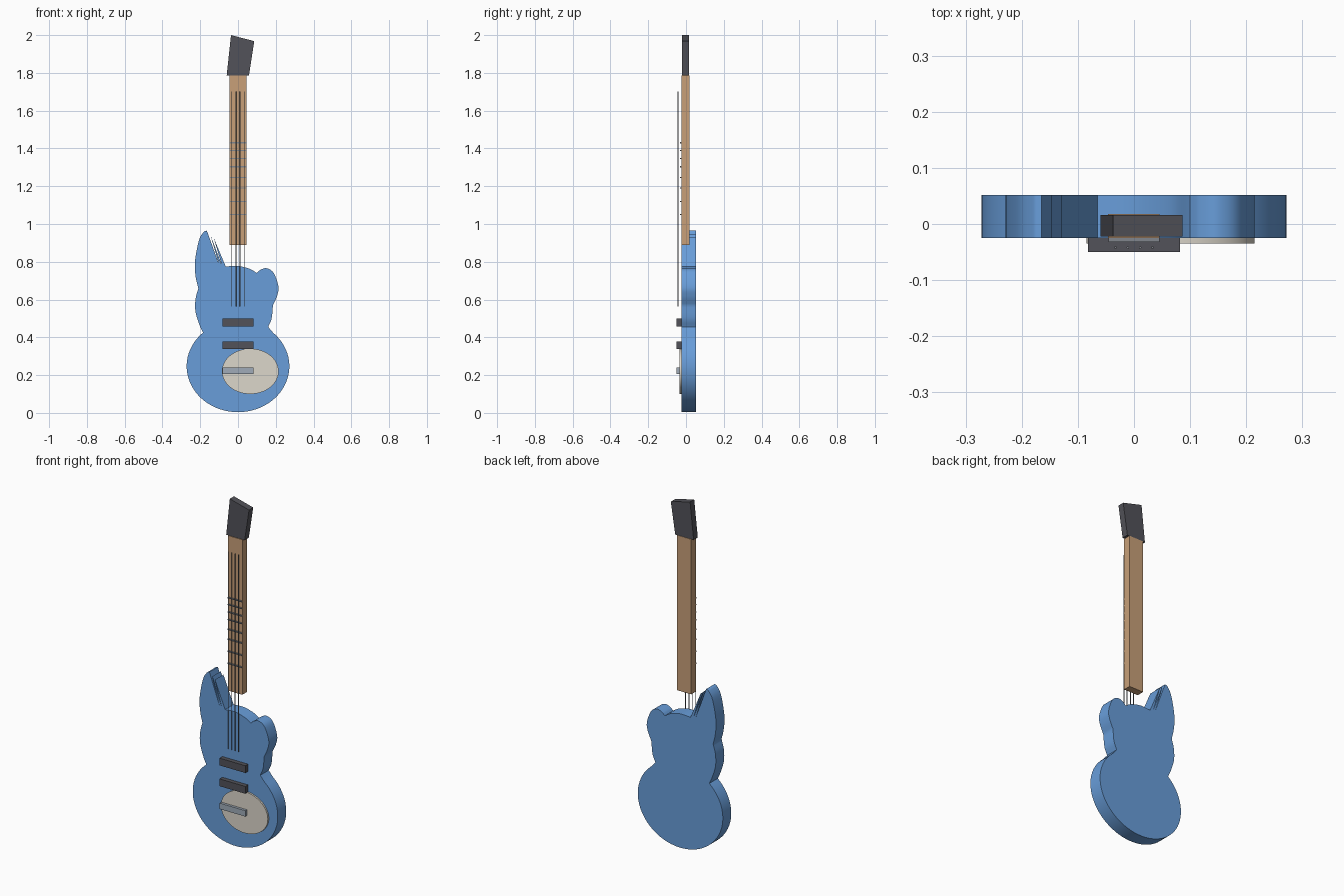
import bpy, bmesh, math
from mathutils import Vector

if "Cube" in bpy.data.objects:
    bpy.data.objects.remove(bpy.data.objects["Cube"])


def material(name, rgb):
    m = bpy.data.materials.new(name)
    m.diffuse_color = (*rgb, 1)
    m.use_nodes = True
    m.node_tree.nodes["Principled BSDF"].inputs["Base Color"].default_value = m.diffuse_color
    return m


BLUE = material("blue_paint", (0.14, 0.34, 0.70))
WOOD = material("maple", (0.58, 0.35, 0.19))
DARK = material("dark_plastic", (0.085, 0.085, 0.10))
CREAM = material("cream_plastic", (0.72, 0.68, 0.60))
METAL = material("bridge_metal", (0.35, 0.41, 0.48))
STEEL = material("steel", (0.22, 0.24, 0.27))


def plate(name, outline, y0, y1, mat, smooth=False):
    """Extrude an (x, z) outline from y0 to y1."""
    bm = bmesh.new()
    face = bm.faces.new([bm.verts.new((x, y0, z)) for x, z in outline])
    new = bmesh.ops.extrude_face_region(bm, geom=[face])["geom"]
    verts = [v for v in new if isinstance(v, bmesh.types.BMVert)]
    bmesh.ops.translate(bm, verts=verts, vec=(0, y1 - y0, 0))
    bmesh.ops.recalc_face_normals(bm, faces=bm.faces)
    mesh = bpy.data.meshes.new(name)
    bm.to_mesh(mesh)
    bm.free()
    ob = bpy.data.objects.new(name, mesh)
    bpy.context.collection.objects.link(ob)
    mesh.materials.append(mat)
    if smooth:
        bpy.ops.object.select_all(action='DESELECT')
        ob.select_set(True)
        bpy.context.view_layer.objects.active = ob
        bpy.ops.object.shade_smooth_by_angle(angle=math.radians(30))
    return ob


def box(name, x0, x1, y0, y1, z0, z1, mat):
    return plate(name, [(x0, z0), (x1, z0), (x1, z1), (x0, z1)], y0, y1, mat)


def ellipse(cx, cz, rx, rz, a0=0, a1=360, n=64):
    return [(cx + rx * math.cos(math.radians(a0 + (a1 - a0) * i / n)),
             cz + rz * math.sin(math.radians(a0 + (a1 - a0) * i / n))) for i in range(n)]


def spline(points, n=6):
    """Smooth curve through the points, without the last point."""
    p = [Vector(q) for q in points]
    p = [2 * p[0] - p[1]] + p + [2 * p[-1] - p[-2]]
    out = []
    for a, b, c, d in zip(p, p[1:], p[2:], p[3:]):
        for i in range(n):
            t = i / n
            q = 0.5 * (2 * b + (c - a) * t + (2 * a - 5 * b + 4 * c - d) * t * t
                       + (3 * b - a - 3 * c + d) * t ** 3)
            out.append((q.x, q.y))
    return out


# Body: round lower bout, waist, long left horn with thin blades, short right horn
body = ellipse(0, 0.247, 0.272, 0.243, 133, 412, 56)
body += spline([(0.16, 0.455), (0.178, 0.50), (0.185, 0.57)])
body += spline([(0.185, 0.57), (0.207, 0.62), (0.214, 0.67), (0.188, 0.742),
                (0.15, 0.766), (0.117, 0.756), (0.10, 0.74)])
body += spline([(0.10, 0.74), (0.063, 0.762), (0.0, 0.778), (-0.065, 0.775)])
body += [(-0.065, 0.775), (-0.13, 0.93), (-0.085, 0.78), (-0.147, 0.945), (-0.10, 0.785)]
body += spline([(-0.165, 0.965), (-0.182, 0.957), (-0.207, 0.912), (-0.228, 0.80),
                (-0.224, 0.72), (-0.21, 0.66)])
body += spline([(-0.21, 0.66), (-0.225, 0.60), (-0.224, 0.53), (-0.195, 0.44)])
plate("body", body, -0.025, 0.052, BLUE, True)

# Pickguard, pickups and bridge
plate("pickguard", ellipse(0.065, 0.22, 0.15, 0.12), -0.035, -0.024, CREAM, True)
for name, z in (("neck_pickup", 0.457), ("bridge_pickup", 0.337)):
    box(name, -0.082, 0.082, -0.05, -0.024, z, z + 0.042, DARK)
box("bridge", -0.082, 0.082, -0.05, -0.033, 0.205, 0.239, METAL)

# Neck and slanted headstock
box("neck", -0.046, 0.045, -0.025, 0.018, 0.89, 1.786, WOOD)
plate("headstock", [(-0.06, 1.786), (0.058, 1.786), (0.086, 1.968), (-0.037, 2.0)],
      -0.022, 0.016, DARK)

# Frets
for i, z in enumerate((1.05, 1.12, 1.19, 1.247, 1.303, 1.347, 1.39, 1.43)):
    box(f"fret_{i + 1}", -0.045, 0.045, -0.032, -0.022, z - 0.003, z + 0.003, STEEL)

# Strings
for i, x in enumerate((-0.033, -0.011, 0.011, 0.033)):
    bpy.ops.mesh.primitive_cylinder_add(vertices=8, radius=0.0022, depth=1.14,
                                        location=(x, -0.042, 1.132))
    s = bpy.context.object
    s.name = f"string_{i + 1}"
    s.data.materials.append(STEEL)
    bpy.ops.object.shade_smooth_by_angle(angle=math.radians(50))
